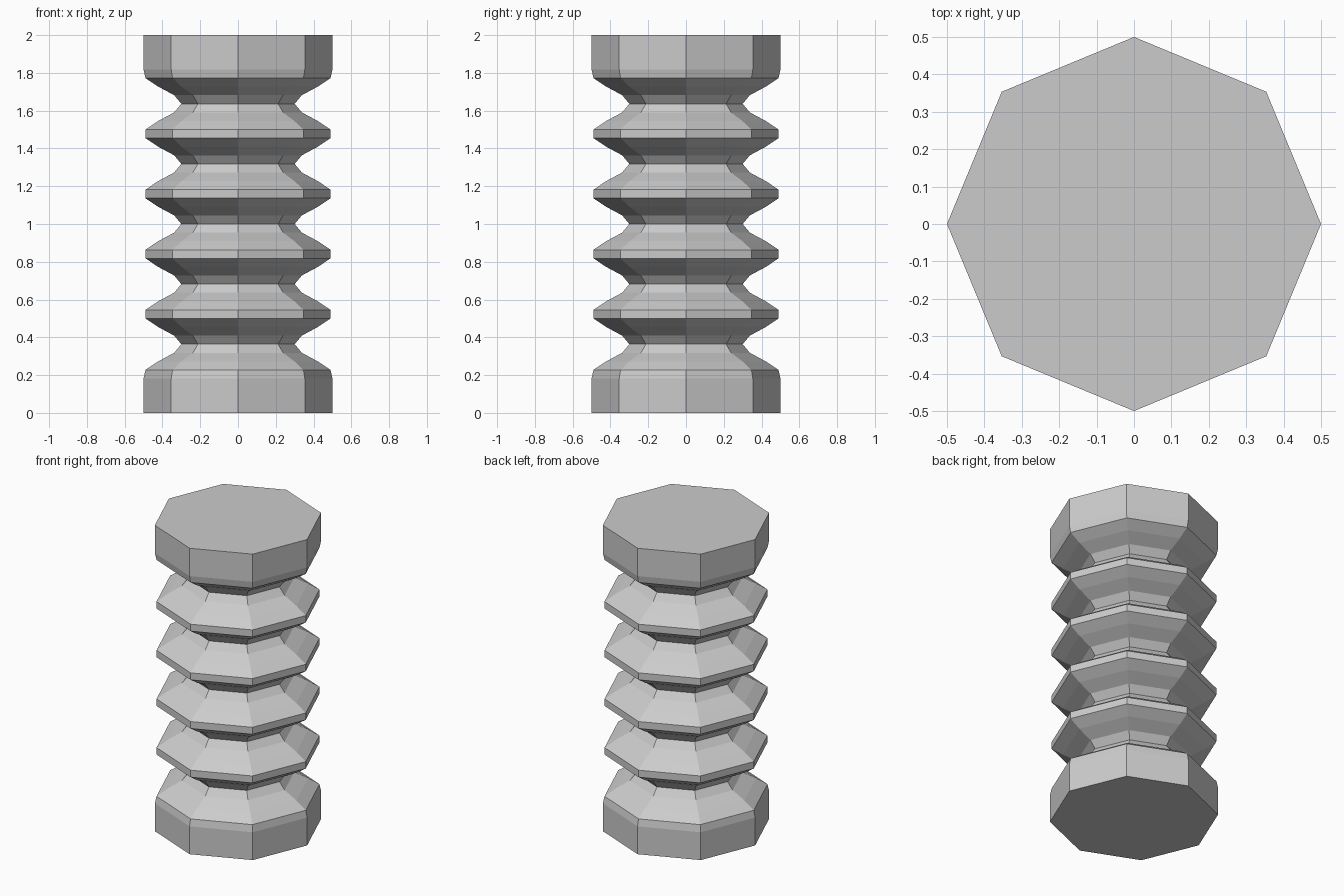
import bpy, bmesh
from math import pi, cos, sin

if "Cube" in bpy.data.objects:
    bpy.data.objects.remove(bpy.data.objects["Cube"])

SIDES = 8
STEP = 2 / 44          # height of one profile step

# Profile: straight end caps with cosine ribs between them
profile = [(0.5, 0.0)]
for i in range(4, 41):
    r = 0.5 if i in (4, 40) else 0.4 - 0.1 * cos(2 * pi * (i - 8) / 7)
    profile.append((r, i * STEP))
profile.append((0.5, 2.0))

# Octagonal rings joined into a closed, flat-shaded solid
bm = bmesh.new()
rings = [[bm.verts.new((r * cos(2 * pi * k / SIDES), r * sin(2 * pi * k / SIDES), z))
          for k in range(SIDES)] for r, z in profile]
for a, b in zip(rings, rings[1:]):
    for k in range(SIDES):
        n = (k + 1) % SIDES
        bm.faces.new((a[k], a[n], b[n], b[k]))
bm.faces.new(rings[0][::-1])
bm.faces.new(rings[-1])

mesh = bpy.data.meshes.new("ribbed_column")
bm.to_mesh(mesh)
bm.free()
bpy.context.collection.objects.link(bpy.data.objects.new("ribbed_column", mesh))
